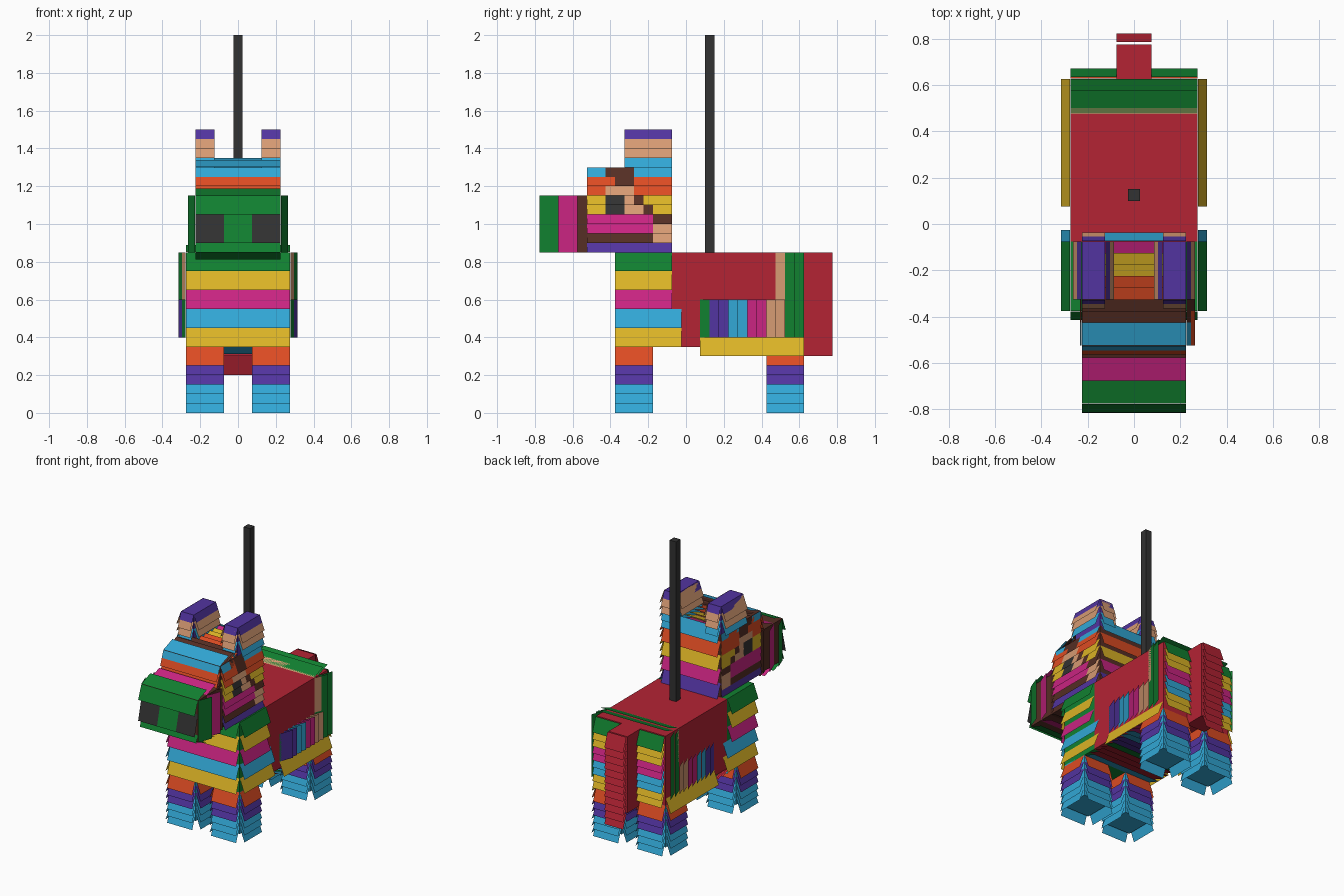
import bpy
import bmesh
from mathutils import Vector

old = bpy.data.objects.get("Cube")
if old:
    bpy.data.objects.remove(old)

PALETTE = {
    "R": ("red", (180, 35, 52)), "G": ("green", (17, 128, 48)),
    "Y": ("yellow", (220, 180, 38)), "M": ("magenta", (202, 36, 130)),
    "B": ("sky_blue", (50, 168, 214)), "O": ("orange", (222, 76, 35)),
    "P": ("purple", (82, 52, 160)), "T": ("tan", (215, 155, 115)),
    "K": ("brown", (85, 46, 36)), "N": ("charcoal", (50, 50, 50)),
}
KEYS = list(PALETTE)


def to_linear(c):
    c /= 255
    return c / 12.92 if c <= 0.04045 else ((c + 0.055) / 1.055) ** 2.4


MATERIALS = []
for label, rgb in PALETTE.values():
    mat = bpy.data.materials.new(label)
    color = [to_linear(c) for c in rgb] + [1]
    mat.diffuse_color = color
    mat.use_nodes = True
    mat.node_tree.nodes["Principled BSDF"].inputs["Base Color"].default_value = color
    MATERIALS.append(mat)

X, Y, Z = Vector((1, 0, 0)), Vector((0, 1, 0)), Vector((0, 0, 1))


class Part:
    """A mesh made of a core box and rows of flared paper strips."""

    def __init__(self, name):
        self.name, self.bm = name, bmesh.new()

    def face(self, points, key):
        f = self.bm.faces.new([self.bm.verts.new(p) for p in points])
        f.material_index = KEYS.index(key)

    def box(self, x, y, z, key):
        made = bmesh.ops.create_cube(self.bm, size=1)["verts"]
        for v in made:
            v.co = [(a + b) / 2 + c * (b - a) for (a, b), c in zip((x, y, z), v.co)]
        for f in {f for v in made for f in v.link_faces}:
            f.material_index = KEYS.index(key)

    def strips(self, p, q, run, out, keys, pitch=0.1, slope=0.37, gap=0.002):
        """Overlapping strips from edge p-q along run, flaring outward."""
        p, q = Vector(p) + out * gap, Vector(q) + out * gap
        for i, key in enumerate(keys):
            if i == 0 and keys[:2] == key * 2:
                continue
            end = (i + 1) * pitch
            start = max(0, end - max(0.1, pitch))
            a, b = run * start, run * end + out * slope * (end - start)
            self.face([p + a, q + a, q + b, p + b], key)

    def skirt(self, x, y, z, keys, pitch):
        """Downward strips on all four sides."""
        for i, s in ((0, -1), (1, 1)):
            self.strips((x[i], y[0], z), (x[i], y[1], z), -Z, X * s, keys, pitch)
            self.strips((x[0], y[i], z), (x[1], y[i], z), -Z, Y * s, keys, pitch)

    def finish(self):
        mesh = bpy.data.meshes.new(self.name)
        self.bm.to_mesh(mesh)
        self.bm.free()
        for m in MATERIALS:
            mesh.materials.append(m)
        bpy.context.collection.objects.link(bpy.data.objects.new(self.name, mesh))


W = 0.275   # body half width
H = 0.225   # head half width

# Body with saddle blanket, rump strips and belly
body = Part("body")
body.box((-W, W), (-0.075, 0.625), (0.35, 0.85), "R")
for s in (-1, 1):
    x = s * W
    body.strips((x, 0.075, 0.4), (x, 0.075, 0.6), Y, X * s, "GPPBBMMTTGG", 0.05)
    body.strips((x, 0.475, 0.6), (x, 0.475, 0.85), Y, X * s, "TGG", 0.05)
    body.strips((x, 0.075, 0.4), (x, 0.625, 0.4), -Z, X * s, "Y")
body.strips((-W, 0.475, 0.85), (W, 0.475, 0.85), Y, Z, "TGG", 0.05)
body.strips((-W, 0.625, 0.85), (W, 0.625, 0.85), -Z, Y, "GGYYMMBBYY", 0.05, gap=0.01)
body.strips((-W, -0.175, 0.35), (W, -0.175, 0.35), Y, -Z, "BBRRRGPPBBMM", 0.05)
body.finish()

# Chest
chest = Part("chest")
chest.box((-W, W), (-0.375, -0.075), (0.35, 0.85), "G")
chest.strips((-W, -0.375, 0.85), (W, -0.375, 0.85), -Z, -Y, "GYMBY")
for s in (-1, 1):
    x = s * W
    chest.strips((x, -0.375, 0.85), (x, -0.075, 0.85), -Z, X * s, "GYM")
    chest.strips((x, -0.375, 0.55), (x, -0.025, 0.55), -Z, X * s, "BY")
chest.finish()

# Legs
for end, y in (("front", (-0.375, -0.175)), ("rear", (0.425, 0.625))):
    for side, x in (("right", (-W, -0.075)), ("left", (0.075, W))):
        leg = Part(f"{end}_leg_{side}")
        leg.box(x, y, (0.05, 0.36), "B")
        leg.skirt(x, y, 0.35, "OOPPBBB", 0.05)
        leg.finish()

# Tail
tail = Part("tail")
tail.box((-0.075, 0.075), (0.625, 0.775), (0.3, 0.85), "R")
tail.strips((-0.075, 0.775, 0.85), (0.075, 0.775, 0.85), -Z, Y, "R" * 13, 0.05, gap=0.01)
tail.finish()

# Head: each face row runs from the snout side to the back
FACE = ["BBKKKBBBB",
        "OOOKKOOOO",
        "OOTTTOOOO",
        "YYNNTKYYY",
        "YYNNTTKYY",
        "MMMMMMMKK",
        "MMMMMMMTT",
        "KKKKKKKTT",
        "PPPPPPPPP"]
head = Part("head")
head.box((-H, H), (-0.525, -0.075), (0.85, 1.3), "K")
for i, column in enumerate(zip(*FACE)):
    y = -0.525 + i * 0.05
    for s, slope in ((1, 0.37), (-1, 0.06)):
        head.strips((s * H, y, 1.3), (s * H, y + 0.05, 1.3), -Z, X * s,
                    "".join(column), 0.05, slope)
head.strips((-H, -0.525, 1.3), (H, -0.525, 1.3), -Z, -Y, "BOO", 0.05)
head.strips((-H, -0.525, 1.3), (H, -0.525, 1.3), Y, Z, "BBKKOOYYM", 0.05)
head.strips((-H, -0.075, 1.35), (H, -0.075, 1.35), -Z, Y, "BOYMP")
head.finish()

# Snout with nostrils
snout = Part("snout")
snout.box((-H, H), (-0.775, -0.525), (0.85, 1.15), "K")
corners = [(-H, 0.85), (H, 0.85), (H, 1.15), (-H, 1.15)]
for i, out in enumerate((-Z, X, Z, -X)):
    (xa, za), (xb, zb) = corners[i], corners[(i + 1) % 4]
    snout.strips((xa, -0.775, za), (xb, -0.775, zb), Y, out, "GM")
    snout.strips((xa, -0.575, za), (xb, -0.575, zb), Y, out, "K", 0.05)
front = -0.775
snout.strips((-H, front, 1.15), (H, front, 1.15), -Z, -Y, "G")
for xa, xb, key in ((-H, -0.075, "N"), (-0.075, 0.075, "G"), (0.075, H, "N")):
    snout.strips((xa, front, 1.05), (xb, front, 1.05), -Z, -Y, key, 0.15, 0.25)
snout.strips((-H, front, 0.9), (H, front, 0.9), -Z, -Y, "G", 0.05)
snout.finish()

# Ears
for side, x in (("right", (-H, -0.125)), ("left", (0.125, H))):
    ear = Part(f"ear_{side}")
    ear.box(x, (-0.325, -0.075), (1.28, 1.5), "P")
    ear.skirt(x, (-0.325, -0.075), 1.5, "PTTB", 0.05)
    ear.finish()

# Hanging pole
pole = Part("pole")
pole.box((-0.025, 0.025), (0.1, 0.15), (0.85, 2), "N")
pole.finish()
